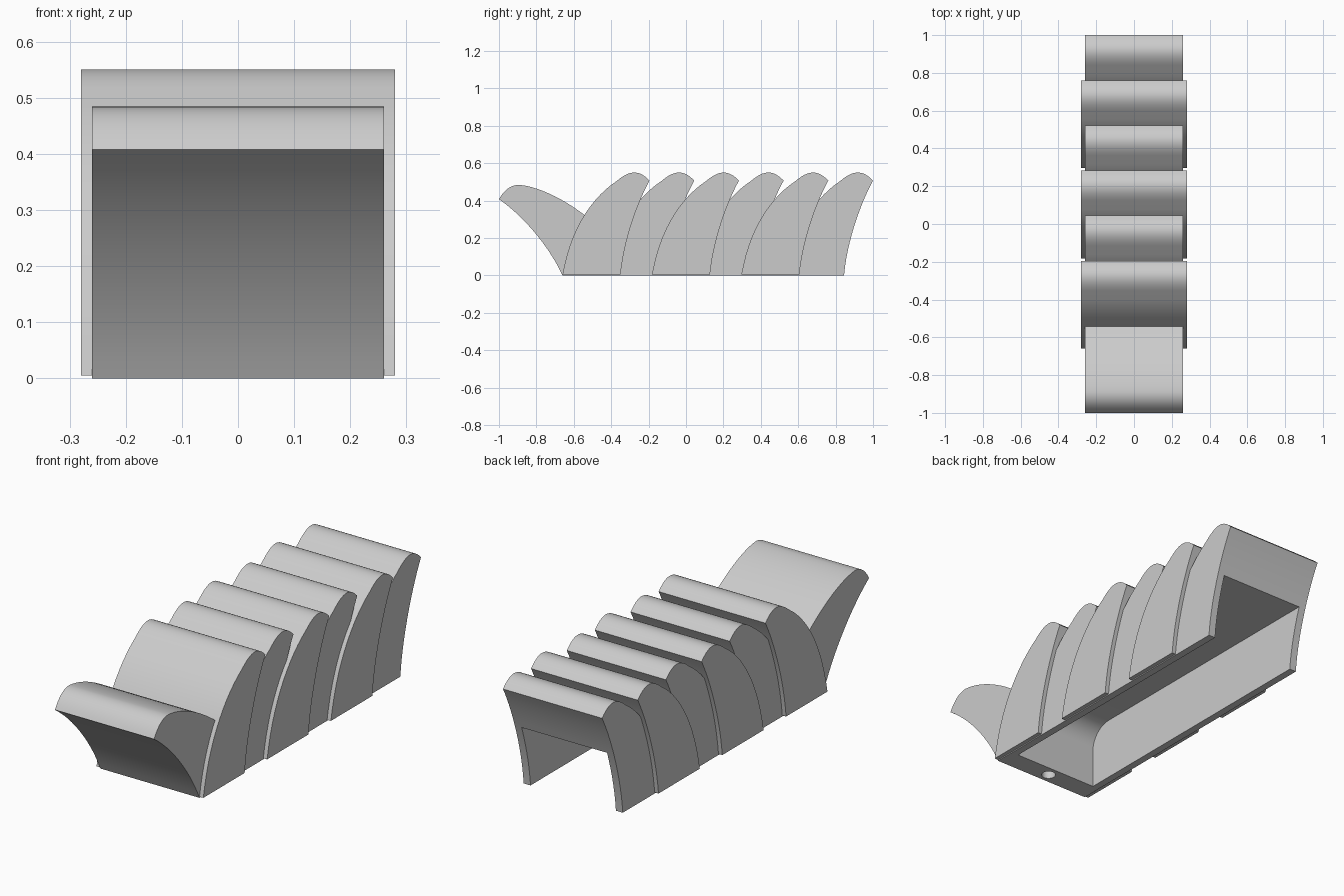
import bpy
import bmesh
import math
from mathutils import Vector
from mathutils.geometry import interpolate_bezier

cube = bpy.data.objects.get("Cube")
if cube:
    bpy.data.objects.remove(cube, do_unlink=True)

grey = bpy.data.materials.new("light_grey")
grey.use_nodes = True
grey.diffuse_color = (0.6, 0.6, 0.6, 1)
grey.node_tree.nodes["Principled BSDF"].inputs["Base Color"].default_value = (0.6, 0.6, 0.6, 1)

NARROW, WIDE, PITCH, START = 0.26, 0.28, 0.239, -0.66


def curve(*pts, steps=14):
    """Cubic arc in the side plane, without its last point."""
    return [(p.x, p.y) for p in interpolate_bezier(*[Vector(p) for p in pts], steps)][:-1]


def extrude(name, profile, half, shift=0.0, base=0.0):
    """Side profile (y, z) extruded across x, symmetric about the middle."""
    bm = bmesh.new()
    face = bm.faces.new([bm.verts.new((-half, y + shift, z + base if z == 0 else z)) for y, z in profile])
    res = bmesh.ops.extrude_face_region(bm, geom=[face])
    verts = [v for v in res["geom"] if isinstance(v, bmesh.types.BMVert)]
    bmesh.ops.translate(bm, verts=verts, vec=(2 * half, 0, 0))
    bmesh.ops.recalc_face_normals(bm, faces=bm.faces)
    mesh = bpy.data.meshes.new(name)
    bm.to_mesh(mesh)
    bm.free()
    mesh.materials.append(grey)
    obj = bpy.data.objects.new(name, mesh)
    bpy.context.collection.objects.link(obj)
    return obj


# Hollow underside: upright front wall, rounded into a flat ceiling, open at the back
cavity_profile = [(-0.56, -0.1), (-0.56, 0.18)]
cavity_profile += curve((-0.56, 0.19), (-0.56, 0.25), (-0.51, 0.30), (-0.45, 0.30))
cavity_profile += [(-0.45, 0.30), (1.2, 0.30), (1.2, -0.1)]
cavity = extrude("cavity_cutter", cavity_profile, 0.224)

# Round peg hole under the front
bpy.ops.mesh.primitive_cylinder_add(vertices=32, radius=0.032, depth=0.24, location=(0, -0.61, 0))
hole = bpy.context.object
hole.name = "hole_cutter"
hole.data.materials.append(grey)
cutters = [cavity, hole]
for cutter in cutters:
    cutter.hide_render = True

# Flared front lip
lip_profile = curve((-0.66, 0), (-0.73, 0.15), (-0.86, 0.31), (-1.0, 0.408))
lip_profile += curve((-1.0, 0.408), (-0.97, 0.46), (-0.935, 0.485), (-0.89, 0.484))
lip_profile += curve((-0.89, 0.484), (-0.79, 0.475), (-0.65, 0.41), (-0.52, 0.305))
lip_profile += [(-0.52, 0.305), (-0.565, 0.25), (-0.59, 0)]
parts = [extrude("front_lip", lip_profile, NARROW)]

# Six overlapping curved fins, alternately wide and narrow
fin_profile = curve((0, 0), (0.04, 0.25), (0.16, 0.42), (0.29, 0.505))
fin_profile += curve((0.29, 0.505), (0.36, 0.565), (0.41, 0.565), (0.465, 0.507))
fin_profile += curve((0.465, 0.507), (0.40, 0.39), (0.325, 0.18), (0.31, 0))
fin_profile += [(0.31, 0)]
for i in range(6):
    wide = i % 2 == 0
    parts.append(extrude(f"fin_{i + 1}", fin_profile, WIDE if wide else NARROW,
                         START + i * PITCH, 0.005 if wide else 0.0))

# Thin base rim joining the fins
parts.append(extrude("base_rim", [(-0.655, 0), (0.843, 0), (0.843, 0.03), (-0.65, 0.03)], NARROW - 0.001))

# Cut the hollow and the hole, then shade
for part in parts:
    bpy.ops.object.select_all(action="DESELECT")
    part.select_set(True)
    bpy.context.view_layer.objects.active = part
    for cutter in cutters:
        cut = part.modifiers.new("cut", "BOOLEAN")
        cut.operation = "DIFFERENCE"
        cut.solver = "EXACT"
        cut.object = cutter
        bpy.ops.object.modifier_apply(modifier=cut.name)
    bpy.ops.object.shade_smooth_by_angle(angle=math.radians(25))

for cutter in cutters:
    bpy.data.objects.remove(cutter, do_unlink=True)
